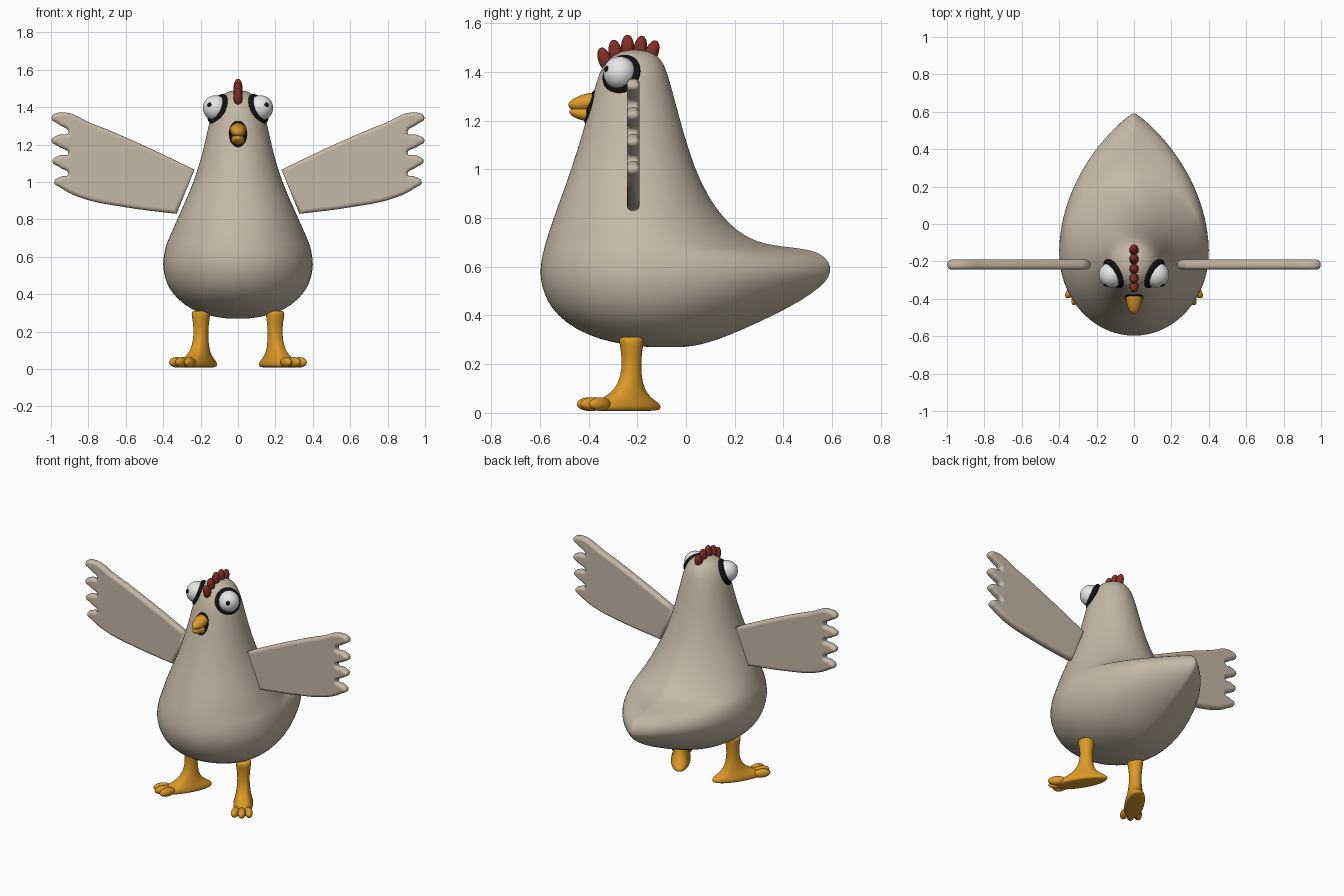
import bpy, bmesh, math
from mathutils import Vector, Euler

cube = bpy.data.objects.get("Cube")
if cube:
    bpy.data.objects.remove(cube, do_unlink=True)


def make_material(name, rgb):
    mat = bpy.data.materials.new(name)
    mat.use_nodes = True
    mat.diffuse_color = (*rgb, 1)
    mat.node_tree.nodes["Principled BSDF"].inputs["Base Color"].default_value = (*rgb, 1)
    return mat


tan = make_material("feather tan", (0.56, 0.48, 0.38))
orange = make_material("beak orange", (0.72, 0.32, 0.02))
red = make_material("comb red", (0.22, 0.028, 0.02))
white = make_material("eye white", (0.85, 0.85, 0.85))
black = make_material("black", (0.006, 0.006, 0.006))


def add_object(name, mesh, mat, mirror=False):
    obj = bpy.data.objects.new(name, mesh)
    bpy.context.collection.objects.link(obj)
    mesh.materials.clear()
    mesh.materials.append(mat)
    mesh.shade_smooth()
    if mirror:
        mod = obj.modifiers.new("mirror", "MIRROR")
        mod.use_mirror_merge = False
    return obj


def bm_to_object(name, bm, mat, mirror=False):
    bmesh.ops.recalc_face_normals(bm, faces=bm.faces)
    mesh = bpy.data.meshes.new(name)
    bm.to_mesh(mesh)
    bm.free()
    return add_object(name, mesh, mat, mirror)


def ellipsoid(name, center, radii, mat, rotation=None, mirror=False):
    """Sphere scaled to radii, turned, then moved; the shape is baked in the mesh."""
    bm = bmesh.new()
    bmesh.ops.create_uvsphere(bm, u_segments=32, v_segments=20, radius=1)
    turn = rotation or Euler((0, 0, 0)).to_matrix()
    for v in bm.verts:
        v.co = turn @ Vector(a * b for a, b in zip(v.co, radii)) + Vector(center)
    return bm_to_object(name, bm, mat, mirror)


def loft(rings, segments, widest_y, front_power=1):
    """Stack horizontal rings of (z, front y, back y, half width, back taper)."""
    bm = bmesh.new()
    loops = []
    for z, front, back, width, taper in rings:
        middle = min((front + back) / 2, widest_y)
        loop = []
        for i in range(segments):
            a = math.tau * (i + 0.5) / segments
            c, s = math.cos(a), math.sin(a)
            power = taper if s > 0 else front_power
            reach = back - middle if s > 0 else middle - front
            x = math.copysign(abs(c) ** power, c) * width
            loop.append(bm.verts.new((x, middle + reach * s, z)))
        loops.append(loop)
    for low, high in zip(loops, loops[1:]):
        for i in range(segments):
            j = (i + 1) % segments
            bm.faces.new((low[i], low[j], high[j], high[i]))
    for loop in (loops[0], loops[-1]):
        cap = bm.faces.new(loop)
        bmesh.ops.poke(bm, faces=[cap])
    return bm


# Body, neck and tail in one smooth skin
body_rings = [
    (0.27, -0.16, 0.00, 0.06, 1), (0.28, -0.25, 0.06, 0.13, 1.1),
    (0.30, -0.35, 0.13, 0.21, 1.2), (0.34, -0.45, 0.23, 0.285, 1.3),
    (0.40, -0.53, 0.36, 0.35, 1.5), (0.46, -0.572, 0.475, 0.384, 1.6),
    (0.52, -0.593, 0.56, 0.4, 1.7), (0.56, -0.599, 0.592, 0.403, 1.7),
    (0.60, -0.599, 0.6, 0.4, 1.75), (0.64, -0.592, 0.575, 0.392, 1.9),
    (0.665, -0.586, 0.53, 0.385, 2.2), (0.677, -0.583, 0.46, 0.38, 2.2),
    (0.69, -0.58, 0.33, 0.375, 1.8), (0.72, -0.571, 0.25, 0.362, 1.5),
    (0.78, -0.552, 0.17, 0.335, 1.3), (0.88, -0.515, 0.095, 0.29, 1.1),
    (1.00, -0.472, 0.037, 0.237, 1), (1.15, -0.424, -0.01, 0.19, 1),
    (1.30, -0.384, -0.05, 0.158, 1), (1.40, -0.357, -0.077, 0.135, 1),
    (1.45, -0.325, -0.1, 0.105, 1), (1.48, -0.28, -0.135, 0.065, 1),
    (1.49, -0.24, -0.18, 0.025, 1),
]
body = bm_to_object("body", loft(body_rings, 40, -0.15), tan)
body.modifiers.new("smooth", "SUBSURF").levels = 1

# Wings: outline with four rounded feather tips, thickened with a round edge
feather_tips = [(0.995, 1.342), (0.995, 1.222), (0.99, 1.112), (0.98, 1.0)]
outline = [(0.235, 1.065), (0.52, 1.2), (0.78, 1.31)]
for i, (x, z) in enumerate(feather_tips):
    if i:
        outline.append((0.905, z + 0.04))
    outline += [(x - 0.035, z + 0.027), (x, z), (x - 0.035, z - 0.03)]
outline += [(0.84, 0.918), (0.6, 0.867), (0.33, 0.832)]

curve = bpy.data.curves.new("wing outline", "CURVE")
curve.dimensions = "2D"
curve.fill_mode = "BOTH"
curve.resolution_u = 6
curve.extrude = 0.006
curve.bevel_depth = 0.02
curve.bevel_resolution = 4
curve.offset = -0.018
spline = curve.splines.new("BEZIER")
spline.bezier_points.add(len(outline) - 1)
spline.use_cyclic_u = True
for i, (point, (x, z)) in enumerate(zip(spline.bezier_points, outline)):
    point.co = (x, z, 0)
    kind = "VECTOR" if i in (0, len(outline) - 1) else "AUTO"
    point.handle_left_type = point.handle_right_type = kind
helper = bpy.data.objects.new("wing helper", curve)
bpy.context.collection.objects.link(helper)
bpy.context.view_layer.update()
wing_mesh = bpy.data.meshes.new_from_object(
    helper.evaluated_get(bpy.context.evaluated_depsgraph_get()))
bpy.data.objects.remove(helper, do_unlink=True)
for v in wing_mesh.vertices:
    x, z, y = v.co
    v.co = (x, -0.217 - y, z)
wings = add_object("wings", wing_mesh, tan, mirror=True)

# Eyes: black rim, white ball and small pupil
gaze = Vector((0.8, -0.46, 0.38)).normalized()
rim_center = Vector((0.108, -0.265, 1.39))
ball_center = rim_center + gaze * 0.015
rim_turn = gaze.to_track_quat("Z", "Y").to_matrix()
ellipsoid("eye_rims", rim_center, (0.086, 0.086, 0.03), black, rim_turn, True)
ellipsoid("eyes", ball_center, (0.068, 0.068, 0.068), white, None, True)
look = Vector((0.5, -0.82, 0.25)).normalized()
ellipsoid("pupils", ball_center + look * 0.067, (0.013, 0.013, 0.004), black,
          look.to_track_quat("Z", "Y").to_matrix(), True)


def tilt(angle):
    return Euler((math.radians(angle), 0, 0)).to_matrix()


# Beak with a black surround
ellipsoid("beak_surround", (0, -0.392, 1.257), (0.048, 0.016, 0.074), black, tilt(-16))
ellipsoid("upper_beak", (0, -0.388, 1.278), (0.042, 0.096, 0.036), orange, tilt(10))
ellipsoid("lower_beak", (0, -0.388, 1.224), (0.037, 0.092, 0.03), orange, tilt(-8))

# Comb: a fan of five lobes
for i, (y, top) in enumerate([(-0.333, 1.5), (-0.29, 1.53), (-0.24, 1.55),
                              (-0.188, 1.547), (-0.14, 1.53)]):
    ellipsoid(f"comb_lobe_{i + 1}", (0, y, top - 0.05), (0.024, 0.027, 0.052),
              red, tilt(20 - 10 * i))

# Legs and feet, turned outward
leg_rings = [
    (0.008, -0.18, 0.115, 0.05, 1), (0.014, -0.2, 0.135, 0.06, 1),
    (0.03, -0.2, 0.14, 0.062, 1), (0.048, -0.17, 0.115, 0.058, 1),
    (0.075, -0.1, 0.07, 0.05, 1), (0.12, -0.055, 0.045, 0.042, 1),
    (0.19, -0.038, 0.037, 0.037, 1), (0.25, -0.042, 0.042, 0.042, 1),
    (0.30, -0.052, 0.05, 0.051, 1), (0.312, -0.045, 0.045, 0.045, 1),
]
outward = Euler((0, 0, math.radians(32))).to_matrix()
ankle = Vector((0.197, -0.222, 0))
leg_bm = loft(leg_rings, 24, 0, 0.7)
for v in leg_bm.verts:
    v.co = outward @ v.co + ankle
legs = bm_to_object("legs", leg_bm, orange, mirror=True)
legs.modifiers.new("smooth", "SUBSURF").levels = 1

for name, side, reach in (("inner", -1, 0.18), ("middle", 0, 0.192), ("outer", 1, 0.18)):
    spread = Euler((0, 0, math.radians(32 + 10 * side))).to_matrix()
    center = ankle + outward @ Vector((0.041 * side, -reach, 0.036))
    ellipsoid(f"{name}_toes", center, (0.025, 0.055, 0.028), orange, spread, True)
